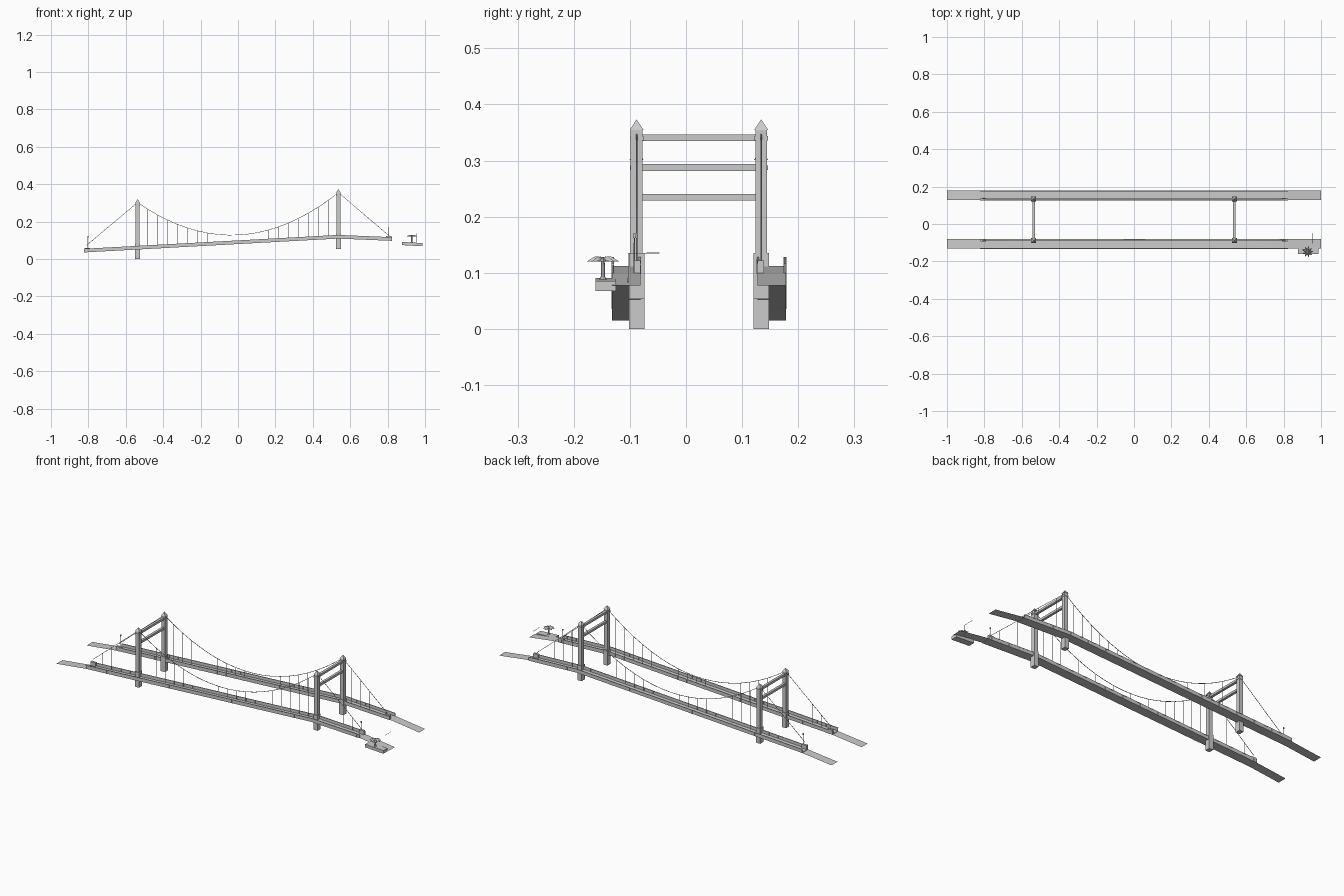
import bpy
import bmesh
import math
from mathutils import Matrix, Vector

cube = bpy.data.objects.get("Cube")
if cube:
    bpy.data.objects.remove(cube, do_unlink=True)

grey = bpy.data.materials.new("concrete_grey")
grey.use_nodes = True
GREY = (0.6, 0.6, 0.6, 1)
grey.diffuse_color = GREY
grey.node_tree.nodes["Principled BSDF"].inputs["Base Color"].default_value = GREY

MID_Y = 0.023                      # centre line between the two decks
TOWERS = [(-0.537, 0.0), (0.537, 0.053)]   # x position and foot height
DECK_PATH = [(-0.823, 0.038), (0.535, 0.112), (0.823, 0.1)]
INNER, OUTER, LEG = 0.104, 0.155, 0.111    # distances from the centre line


def finish(name, bm):
    bmesh.ops.recalc_face_normals(bm, faces=bm.faces)
    mesh = bpy.data.meshes.new(name)
    bm.to_mesh(mesh)
    bm.free()
    mesh.materials.append(grey)
    ob = bpy.data.objects.new(name, mesh)
    bpy.context.collection.objects.link(ob)
    return ob


def add_box(bm, centre, size):
    m = Matrix.Translation(centre) @ Matrix.Diagonal((*size, 1))
    bmesh.ops.create_cube(bm, size=1, matrix=m)


def add_cone(bm, centre, r1, r2, depth, sides, turn=0):
    m = Matrix.Translation(centre) @ Matrix.Rotation(turn, 4, "Z")
    bmesh.ops.create_cone(bm, cap_ends=True, segments=sides, radius1=r1,
                          radius2=r2, depth=depth, matrix=m)


def strip(name, path, ya, yb, low, high):
    """Prism that follows an (x, z) path between two y positions."""
    bm = bmesh.new()
    rings = [[bm.verts.new((x, y, z + h)) for y, h in
              ((ya, low), (yb, low), (yb, high), (ya, high))] for x, z in path]
    for a, b in zip(rings, rings[1:]):
        for i in range(4):
            j = (i + 1) % 4
            bm.faces.new((a[i], a[j], b[j], b[i]))
    bm.faces.new(rings[0])
    bm.faces.new(rings[-1])
    finish(name, bm)


def plane(name, path, ya, yb):
    """Upward facing sheet along a two point (x, z) path."""
    (xa, za), (xb, zb) = path
    lo, hi = min(ya, yb), max(ya, yb)
    bm = bmesh.new()
    bm.faces.new([bm.verts.new(p) for p in
                  ((xa, lo, za), (xb, lo, zb), (xb, hi, zb), (xa, hi, za))])
    mesh = finish(name, bm).data
    if mesh.polygons[0].normal.z < 0:
        mesh.flip_normals()


def wires(name, lines, radius):
    curve = bpy.data.curves.new(name, "CURVE")
    curve.dimensions = "3D"
    curve.bevel_depth = radius
    curve.bevel_resolution = 1
    curve.use_fill_caps = True
    for pts in lines:
        sp = curve.splines.new("POLY")
        sp.points.add(len(pts) - 1)
        for p, co in zip(sp.points, pts):
            p.co = (*co, 1)
    curve.materials.append(grey)
    bpy.context.collection.objects.link(bpy.data.objects.new(name, curve))


def deck_z(x):
    for (xa, za), (xb, zb) in zip(DECK_PATH, DECK_PATH[1:]):
        if x <= xb:
            return za + (zb - za) * (x - xa) / (xb - xa)
    return DECK_PATH[-1][1]


def cable_z(x):
    (xa, fa), (xb, fb) = TOWERS
    if x < xa:
        return 0.073 + (0.302 - 0.073) * (x + 0.81) / (xa + 0.81)
    if x > xb:
        return 0.355 + (0.118 - 0.355) * (x - xb) / (0.815 - xb)
    t = (x - xa) / (xb - xa)
    return 0.302 + (fb - fa) * t - 0.2 * 4 * t * (1 - t)


STEP = (TOWERS[1][0] - TOWERS[0][0]) / 20


def station(i):
    return TOWERS[0][0] + i * STEP


for label, s in (("front", -1), ("back", 1)):
    def y(off):
        return MID_Y + s * off

    # Road deck, parapets and end ramps
    strip(label + "_deck", DECK_PATH, y(INNER), y(OUTER), -0.003, 0)
    for edge, a, b in (("inner", INNER, INNER + 0.003), ("outer", OUTER - 0.003, OUTER)):
        strip(f"{label}_{edge}_parapet", DECK_PATH, y(a), y(b), -0.003, 0.014)
        strip(f"{label}_{edge}_handrail", DECK_PATH,
              y(a - 0.0005), y(b + 0.0005), 0.014, 0.0165)
        bm = bmesh.new()
        for i in range(-5, 26):
            x = station(i)
            add_box(bm, (x, y((a + b) / 2), deck_z(x) + 0.0065), (0.003, 0.005, 0.019))
        finish(f"{label}_{edge}_posts", bm)
    plane(label + "_left_ramp", [(0.823, 0.1), (1, 0.077)], y(INNER), y(OUTER))
    plane(label + "_right_ramp", [(-1, 0.015), (-0.823, 0.035)], y(INNER), y(OUTER))

    # Tower legs with pier, collar and pointed cap
    yc = y(LEG)
    for end, (x, foot) in zip(("right", "left"), TOWERS):
        bm = bmesh.new()
        add_box(bm, (x, yc, foot + 0.041), (0.025, 0.028, 0.082))
        add_box(bm, (x, yc, foot + 0.192), (0.021, 0.021, 0.22))
        add_box(bm, (x, yc, foot + 0.287), (0.024, 0.024, 0.008))
        add_cone(bm, (x, yc, foot + 0.311), 0.0175, 0, 0.019, 4, math.pi / 4)
        finish(f"{label}_{end}_tower_leg", bm)

    # Main cable, hangers and end anchors
    xs = [-0.81] + [station(i) for i in range(21)] + [0.815]
    wires(label + "_main_cable", [[(x, yc, cable_z(x)) for x in xs]], 0.0014)
    for part, steps, radius in (("middle", range(1, 20), 0.0008),
                                ("end", [*range(-4, 0), *range(21, 25)], 0.0005)):
        spots = [station(i) for i in steps]
        wires(f"{label}_{part}_hangers",
              [[(x, yc, deck_z(x)), (x, yc, cable_z(x))] for x in spots], radius)
    for end, x in (("right", -0.807), ("left", 0.807)):
        bm = bmesh.new()
        add_box(bm, (x, y(INNER + 0.006), deck_z(x) + 0.01), (0.03, 0.012, 0.022))
        finish(f"{label}_{end}_cable_anchor", bm)

# Cross beams joining the tower legs
for end, (x, foot) in zip(("right", "left"), TOWERS):
    bm = bmesh.new()
    for h in (0.2345, 0.2875):
        add_box(bm, (x, MID_Y, foot + h), (0.013, 0.206, 0.012))
    finish(end + "_cross_beams", bm)

# Lamp posts at opposite deck ends
for name, x, yl, top in (("front_lamp_post", 0.806, -0.092, 0.17),
                         ("back_lamp_post", -0.803, 0.139, 0.122)):
    z0 = deck_z(x)
    bm = bmesh.new()
    add_cone(bm, (x, yl, (z0 + top) / 2), 0.0015, 0.001, top - z0, 6)
    add_box(bm, (x, yl, top - 0.004), (0.005, 0.005, 0.008))
    finish(name, bm)

# Side terrace beside the ramp
strip("terrace", [(0.878, 0.091), (0.987, 0.085)], -0.161, -0.125, -0.017, 0)

# Street light with a long arm
wires("street_light", [[(0.953, -0.103, 0.08), (0.953, -0.103, 0.135),
                        (0.953, -0.047, 0.135)]], 0.001)

# Palm tree: trunk, foot and a flat crown of broad fronds
PALM = Vector((0.929, -0.148, 0))
bm = bmesh.new()
add_cone(bm, PALM + Vector((0, 0, 0.106)), 0.004, 0.003, 0.038, 8)
add_cone(bm, PALM + Vector((0, 0, 0.09)), 0.007, 0.004, 0.006, 8)
finish("palm_trunk", bm)
bm = bmesh.new()
for i in range(9):
    turn = Matrix.Translation(PALM) @ Matrix.Rotation(i * math.tau / 9, 4, "Z")
    heart, tip, a, b, ridge = [bm.verts.new(turn @ Vector(p)) for p in (
        (0, 0, 0.128), (0.03, 0, 0.12), (0.016, 0.006, 0.121),
        (0.016, -0.006, 0.121), (0.015, 0, 0.129))]
    for f in ((heart, ridge, a), (ridge, tip, a), (heart, b, ridge), (ridge, b, tip)):
        bm.faces.new(f)
finish("palm_fronds", bm)
